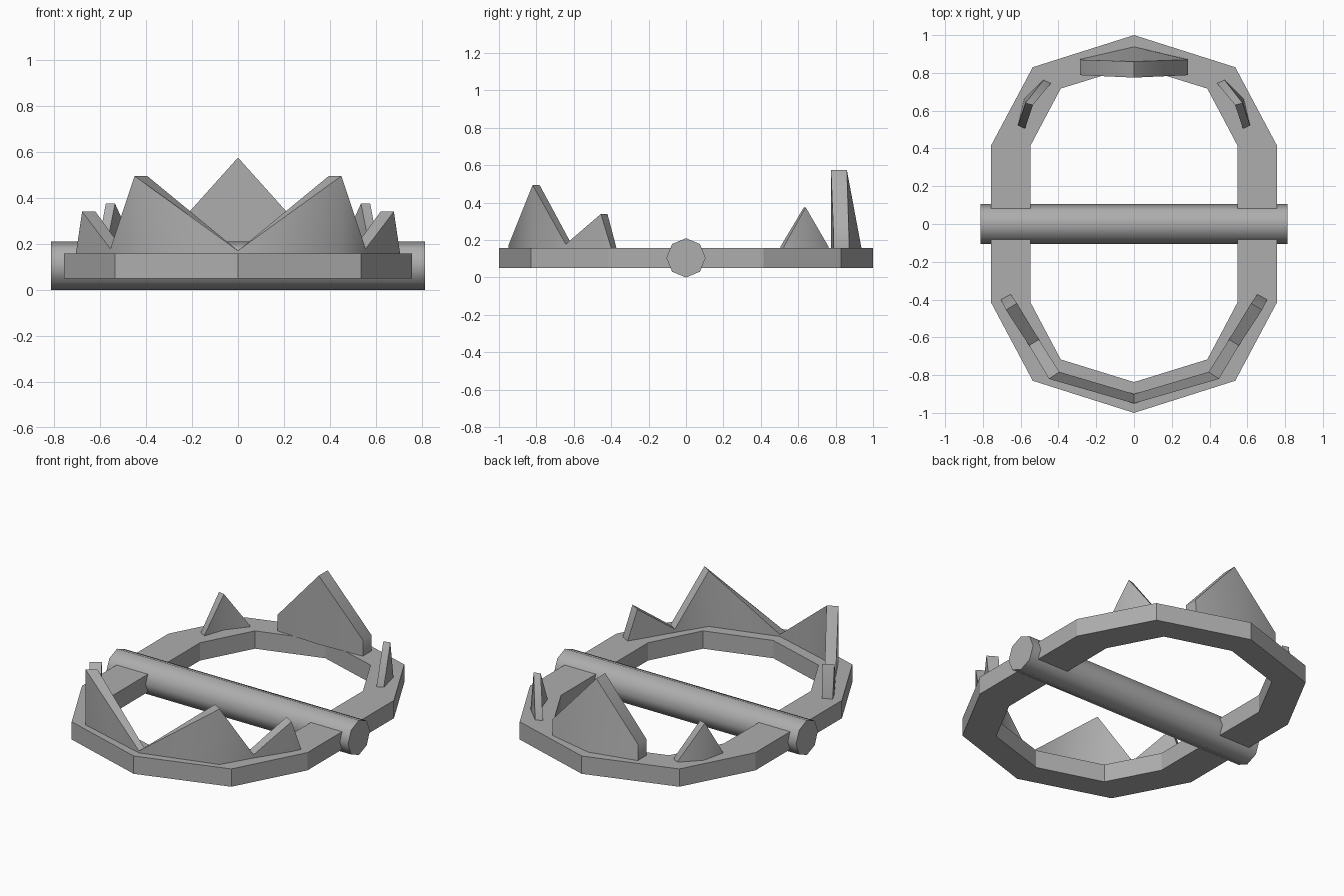
import bpy, bmesh, math

if "Cube" in bpy.data.objects:
    bpy.data.objects.remove(bpy.data.objects["Cube"])

# Dark steel grey for every part
steel = bpy.data.materials.new("steel")
steel.diffuse_color = (0.42, 0.42, 0.42, 1)
steel.use_nodes = True
steel.node_tree.nodes["Principled BSDF"].inputs["Base Color"].default_value = steel.diffuse_color


def shade(ob, angle):
    bpy.ops.object.select_all(action='DESELECT')
    ob.select_set(True)
    bpy.context.view_layer.objects.active = ob
    bpy.ops.object.shade_smooth_by_angle(angle=math.radians(angle))


def strip(name, cols, z0, smooth=None):
    """Wall swept through columns: (inner xy, outer xy, top z, outer base xy)."""
    bm = bmesh.new()
    rings = []
    for inner, outer, z, base in cols:
        rings.append([bm.verts.new(p) for p in
                      ((*inner, z0), (*base, z0), (*outer, z), (*inner, z))])
    for a, b in zip(rings, rings[1:]):
        for i in range(4):
            j = (i + 1) % 4
            bm.faces.new((a[i], a[j], b[j], b[i]))
    bm.faces.new(rings[0])
    bm.faces.new(rings[-1])
    bmesh.ops.recalc_face_normals(bm, faces=bm.faces)
    me = bpy.data.meshes.new(name)
    bm.to_mesh(me)
    bm.free()
    me.materials.append(steel)
    ob = bpy.data.objects.new(name, me)
    bpy.context.collection.objects.link(ob)
    if smooth:
        shade(ob, smooth)


def mirrored(half):
    """Columns from x = 0 outwards, completed on the -x side."""
    flip = [tuple((-v[0], v[1]) if isinstance(v, tuple) else v for v in c)
            for c in half[:0:-1]]
    return flip + half


# Two hinged jaws, each half of the faceted ring
inner = [(0, 0.837), (0.388, 0.717), (0.547, 0.417), (0.547, 0.04)]
outer = [(0, 1.0), (0.536, 0.83), (0.757, 0.415), (0.757, 0.04)]
for name, s in (("front_jaw", -1), ("rear_jaw", 1)):
    half = [((i[0], s * i[1]), (o[0], s * o[1]), 0.158, (o[0], s * o[1]))
            for i, o in zip(inner, outer)]
    strip(name, mirrored(half), 0.05)

# Front row of four teeth, one zigzag wall
front = [((0, -0.90), (0, -0.95), 0.17),
         ((0.395, -0.783), (0.45, -0.82), 0.495),
         ((0.503, -0.612), (0.555, -0.643), 0.178),
         ((0.62, -0.42), (0.678, -0.455), 0.34),
         ((0.652, -0.372), (0.705, -0.40), 0.158)]
strip("front_teeth", mirrored([c + (c[1],) for c in front]), 0.155, 60)

# Large rear tooth with a bulging back
rear = [((0, 0.775), (0, 0.86), 0.575, (0, 0.938)),
        ((0.287, 0.788), (0.287, 0.87), 0.255, (0.287, 0.872))]
strip("rear_large_tooth", mirrored(rear), 0.157, 60)

# Small rear side teeth
for side, s in (("left", -1), ("right", 1)):
    cols = [((s * 0.44, 0.745), (s * 0.48, 0.762), 0.165, (s * 0.48, 0.762)),
            ((s * 0.535, 0.63), (s * 0.575, 0.64), 0.375, (s * 0.582, 0.66)),
            ((s * 0.577, 0.505), (s * 0.614, 0.523), 0.165, (s * 0.614, 0.523))]
    strip("rear_small_tooth_" + side, cols, 0.155, 60)

# Hinge bar across the middle
bpy.ops.mesh.primitive_cylinder_add(vertices=8, radius=0.105, depth=1.625,
                                    location=(0, 0, 0.105),
                                    rotation=(0, math.pi / 2, 0))
bar = bpy.context.object
bar.name = "hinge_bar"
bar.data.materials.append(steel)
shade(bar, 50)
